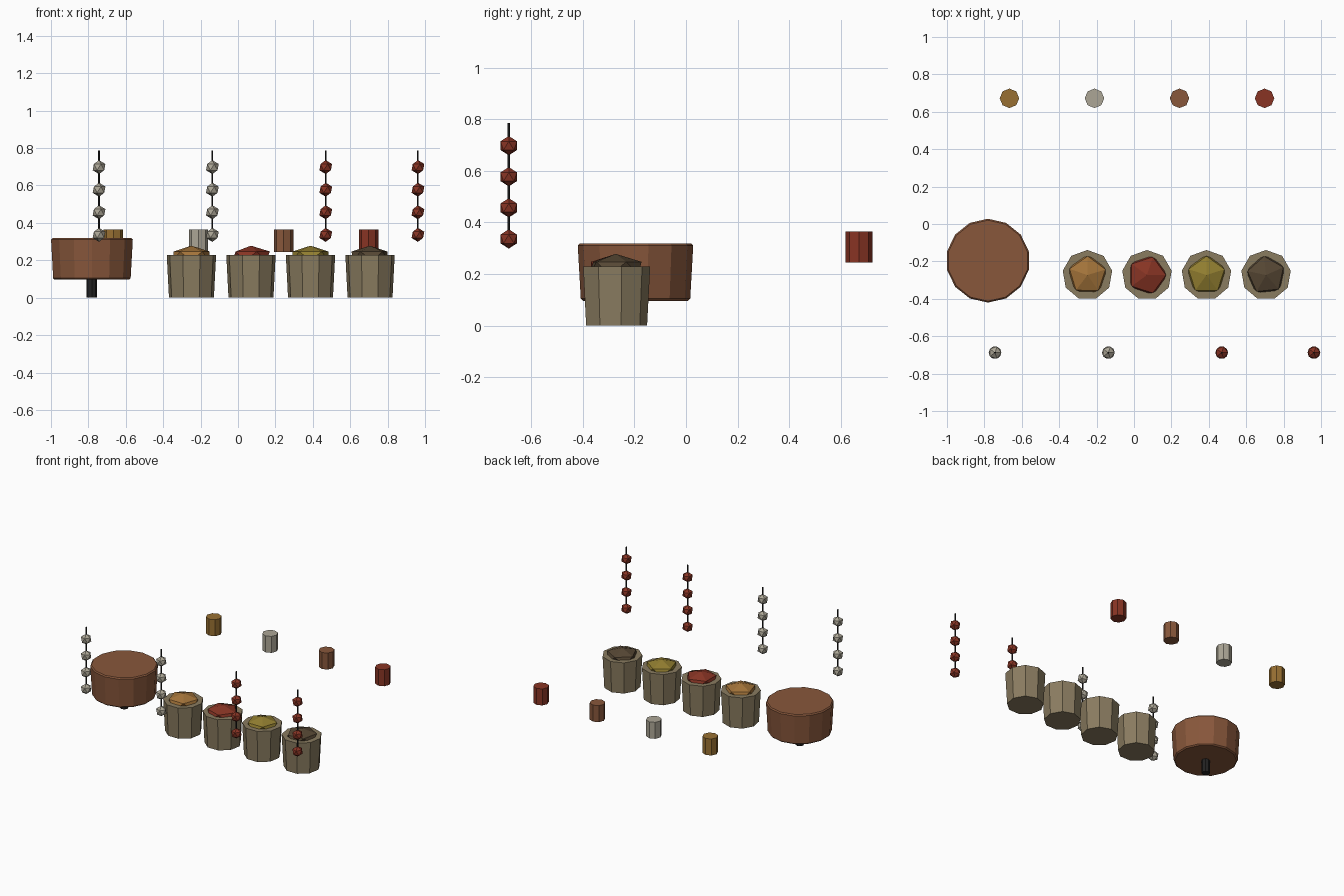
import bpy, bmesh, math
from mathutils import Matrix

if "Cube" in bpy.data.objects:
    bpy.data.objects.remove(bpy.data.objects["Cube"])


def lin(c):
    c /= 255
    return c / 12.92 if c <= 0.04045 else ((c + 0.055) / 1.055) ** 2.4


def mat(name, r, g, b):
    m = bpy.data.materials.new(name)
    m.diffuse_color = (lin(r), lin(g), lin(b), 1)
    m.use_nodes = True
    m.node_tree.nodes["Principled BSDF"].inputs["Base Color"].default_value = m.diffuse_color
    return m


BROWN = mat("clay_brown", 136, 87, 59)
BLACK = mat("cord_black", 34, 34, 34)
WOOD = mat("bucket_tan", 138, 124, 96)
OCHRE = mat("ochre", 152, 112, 50)
ORANGE = mat("spice_orange_brown", 164, 116, 58)
RED = mat("brick_red", 136, 52, 36)
YELLOW = mat("spice_yellow", 146, 126, 48)
DARK = mat("spice_dark_brown", 86, 71, 52)
GREY = mat("pale_grey", 172, 166, 150)


def finish(bm, name, material):
    me = bpy.data.meshes.new(name)
    bm.to_mesh(me)
    bm.free()
    me.materials.append(material)
    ob = bpy.data.objects.new(name, me)
    bpy.context.collection.objects.link(ob)
    return ob


def frustum(name, x, y, z0, z1, r0, r1, sides, material):
    """Flat-sided tapered cylinder with its first corner towards +y."""
    bm = bmesh.new()
    bmesh.ops.create_cone(bm, cap_ends=True, segments=sides, radius1=r0,
                          radius2=r1, depth=z1 - z0,
                          matrix=Matrix.Translation((x, y, (z0 + z1) / 2)))
    return finish(bm, name, material)


def ico(bm, x, y, z, r, rz, turn=0):
    bmesh.ops.create_icosphere(
        bm, subdivisions=1, radius=1,
        matrix=Matrix.Translation((x, y, z))
        @ Matrix.Rotation(math.radians(turn), 4, 'Z')
        @ Matrix.Diagonal((r, r, rz, 1)))


# Large tub with softened rims, on a short post
tub = frustum("tub", -0.781, -0.196, 0.096, 0.318, 0.212, 0.2245, 14, BROWN)
bev = tub.modifiers.new("soft_rims", 'BEVEL')
bev.width = 0.008
bev.segments = 1
bev.limit_method = 'ANGLE'
bev.angle_limit = math.radians(40)
frustum("tub_post", -0.781, -0.196, 0, 0.11, 0.028, 0.028, 8, BLACK)

# Row of buckets, each heaped with a faceted mound
for i, (m, turn) in enumerate(((ORANGE, 17), (RED, 0), (YELLOW, 18), (DARK, 24))):
    x, y = -0.249 + 0.3183 * i, -0.273
    frustum(f"bucket_{i + 1}", x, y, 0, 0.229, 0.122, 0.134, 9, WOOD)
    bm = bmesh.new()
    ico(bm, x, y, 0.222, 0.113, 0.056, turn)
    finish(bm, f"mound_{i + 1}", m)

# Back row of small jars
for i, m in enumerate((OCHRE, GREY, BROWN, RED)):
    frustum(f"jar_{i + 1}", -0.666 + 0.4547 * i, 0.672, 0.244, 0.364,
            0.052, 0.052, 8, m)

# Hanging strings of four beads
for i, (x, m) in enumerate(((-0.743, GREY), (-0.137, GREY), (0.469, RED), (0.962, RED))):
    frustum(f"cord_{i + 1}", x, -0.688, 0.305, 0.786, 0.005, 0.005, 6, BLACK)
    bm = bmesh.new()
    for k in range(4):
        ico(bm, x, -0.688, 0.336 + 0.1207 * k, 0.038, 0.0375)
    finish(bm, f"beads_{i + 1}", m)
